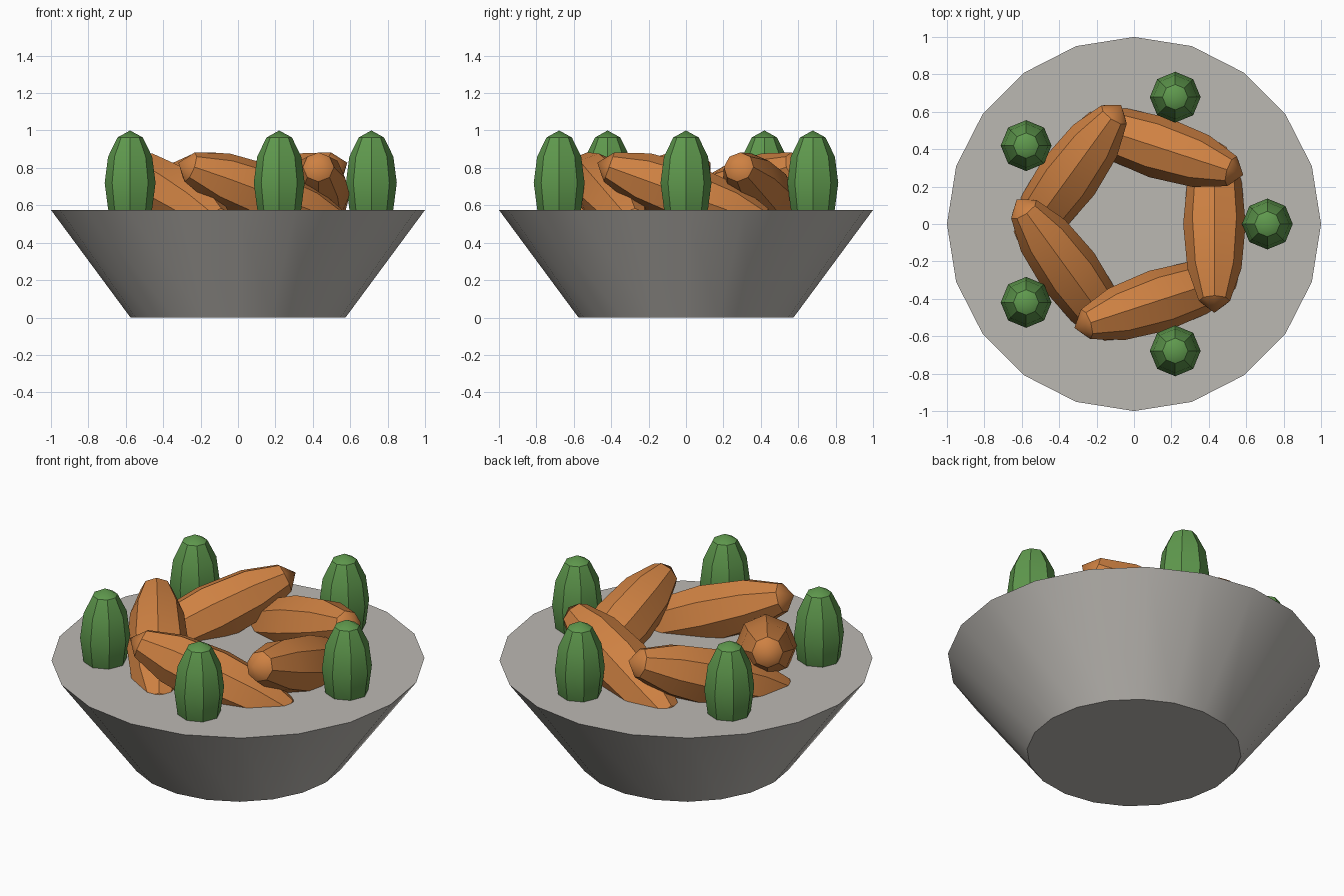
import bpy
import math
from math import radians, cos, sin

cube = bpy.data.objects.get("Cube")
if cube:
    bpy.data.objects.remove(cube, do_unlink=True)


def make_material(name, color):
    mat = bpy.data.materials.new(name)
    mat.use_nodes = True
    mat.diffuse_color = (*color, 1)
    mat.node_tree.nodes["Principled BSDF"].inputs["Base Color"].default_value = (*color, 1)
    return mat


grey = make_material("stone_grey", (0.50, 0.48, 0.45))
orange = make_material("log_orange", (0.62, 0.22, 0.055))
green = make_material("bud_green", (0.115, 0.32, 0.075))


def finish(obj, name, mat):
    """Name, colour and shade the active object."""
    obj.name = name
    obj.data.materials.append(mat)
    bpy.ops.object.transform_apply(location=False, rotation=False, scale=True)
    bpy.ops.object.shade_smooth_by_angle(angle=radians(30))


def pod(name, mat, location, rotation, radius, half_length):
    """Low-poly stretched sphere, used for logs and buds."""
    bpy.ops.mesh.primitive_uv_sphere_add(segments=8, ring_count=6, radius=1,
                                         location=location, rotation=rotation)
    obj = bpy.context.object
    obj.scale = (radius, radius, half_length)
    finish(obj, name, mat)


# Filled, flaring basin
RIM = 0.575
bpy.ops.mesh.primitive_cone_add(vertices=20, radius1=0.575, radius2=1.0,
                                depth=RIM, location=(0, 0, RIM / 2))
finish(bpy.context.object, "basin", grey)

# Ring of leaning logs, and upright buds around them
for i in range(5):
    a = i * math.tau / 5
    pod(f"log_{i + 1}", orange, (0.43 * cos(a), 0.43 * sin(a), 0.655),
        (radians(70), 0, a), 0.167, 0.505)
    pod(f"bud_{i + 1}", green, (0.713 * cos(a), 0.713 * sin(a), 0.72),
        (0, 0, 0), 0.136, 0.28)
